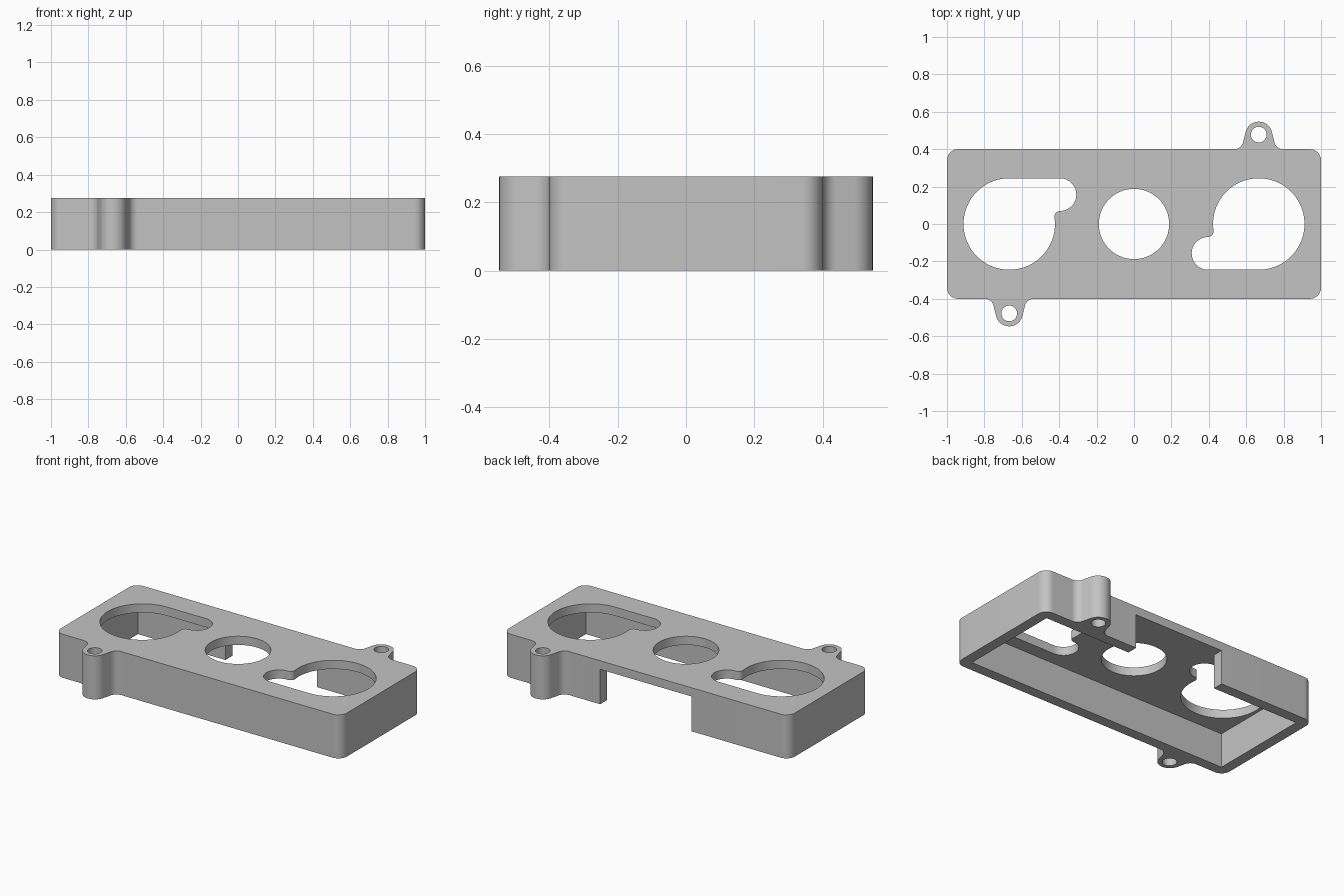
import bpy, bmesh
from math import cos, sin, radians, sqrt, atan2, degrees

cube = bpy.data.objects.get("Cube")
if cube:
    bpy.data.objects.remove(cube, do_unlink=True)

HEIGHT, PLATE, WALL = 0.275, 0.055, 0.068
HALF_X, HALF_Y, CORNER = 1.0, 0.4, 0.06

grey = bpy.data.materials.new("plain grey")
grey.use_nodes = True
grey.diffuse_color = (0.55, 0.55, 0.55, 1)
grey.node_tree.nodes["Principled BSDF"].inputs["Base Color"].default_value = grey.diffuse_color


def arc(cx, cy, r, start, end, steps=12):
    angles = [radians(start + (end - start) * i / steps) for i in range(steps + 1)]
    return [(cx + r * cos(a), cy + r * sin(a)) for a in angles]


def circle(cx, cy, r, steps=64):
    return arc(cx, cy, r, 0, 360, steps)[:-1]


def turned(points):
    return [(-x, -y) for x, y in points]


def rectangle(x0, x1, y0, y1):
    return [(x0, y0), (x1, y0), (x1, y1), (x0, y1)]


def prism(name, points, z0, z1):
    bm = bmesh.new()
    face = bm.faces.new([bm.verts.new((x, y, z0)) for x, y in points])
    top = bmesh.ops.extrude_face_region(bm, geom=[face])["geom"]
    verts = [v for v in top if isinstance(v, bmesh.types.BMVert)]
    bmesh.ops.translate(bm, vec=(0, 0, z1 - z0), verts=verts)
    bmesh.ops.recalc_face_normals(bm, faces=bm.faces)
    mesh = bpy.data.meshes.new(name)
    bm.to_mesh(mesh)
    bm.free()
    obj = bpy.data.objects.new(name, mesh)
    bpy.context.collection.objects.link(obj)
    mesh.materials.append(grey)
    return obj


# Half outline: two rounded corners and one filleted screw lug
lug_x, lug_y, lug_r, fillet, slope = 0.667, 0.475, 0.072, 0.05, 14
fillet_y = HALF_Y + fillet
reach = (lug_r + fillet - (fillet_y - lug_y) * sin(radians(slope))) / cos(radians(slope))
cx, cy = HALF_X - CORNER, HALF_Y - CORNER
half = arc(cx, -cy, CORNER, -90, 0) + arc(cx, cy, CORNER, 0, 90)
half += arc(lug_x + reach, fillet_y, fillet, 270, 180 + slope)
half += arc(lug_x, lug_y, lug_r, slope, 180 - slope, 24)
half += arc(lug_x - reach, fillet_y, fillet, -slope, -90)
housing = prism("housing", half + turned(half), 0, HEIGHT)

# Keyhole opening: large circle, small side lobe and a blending fillet
big_x, big_r, lobe_x, lobe_r, blend = 0.667, 0.2445, 0.396, 0.0875, 0.03
lobe_y = lobe_r - big_r
blend_y = lobe_y + lobe_r + blend
blend_x = big_x - sqrt((big_r + blend) ** 2 - blend_y ** 2)
tilt = degrees(atan2(-blend_y, big_x - blend_x))
keyhole = arc(big_x, 0, big_r, 180 + tilt, -90, 56)
keyhole += arc(lobe_x, lobe_y, lobe_r, -90, -270, 28)
keyhole += arc(blend_x, blend_y, blend, -90, tilt)[1:-1]

# Cutters: open underside, gap in the back wall, openings and screw holes
ceiling = HEIGHT - PLATE
in_x, in_y = HALF_X - WALL, HALF_Y - WALL
low, high = -0.1, HEIGHT + 0.1
cutters = [
    prism("cavity_cutter", rectangle(-in_x, in_x, -in_y, in_y), low, ceiling),
    prism("gap_cutter", rectangle(-0.32, 0.32, 0.2, 0.5), low, ceiling),
    prism("centre_cutter", circle(0, 0, 0.188), low, high),
    prism("left_keyhole_cutter", keyhole, low, high),
    prism("right_keyhole_cutter", turned(keyhole), low, high),
]
screw = circle(lug_x, lug_y + 0.003, 0.042, 32)
cutters += [prism("left_screw_cutter", screw, low, high),
            prism("right_screw_cutter", turned(screw), low, high)]
for cutter in cutters:
    cutter.hide_render = True
    cut = housing.modifiers.new(cutter.name, "BOOLEAN")
    cut.operation, cut.solver, cut.object = "DIFFERENCE", "EXACT", cutter

# Bake the cuts and drop the cutters
bpy.context.view_layer.update()
graph = bpy.context.evaluated_depsgraph_get()
housing_mesh = bpy.data.meshes.new_from_object(housing.evaluated_get(graph))
housing.modifiers.clear()
housing.data = housing_mesh
for cutter in cutters:
    bpy.data.objects.remove(cutter, do_unlink=True)

bpy.ops.object.select_all(action="DESELECT")
housing.select_set(True)
bpy.context.view_layer.objects.active = housing
bpy.ops.object.shade_smooth_by_angle(angle=radians(30))
